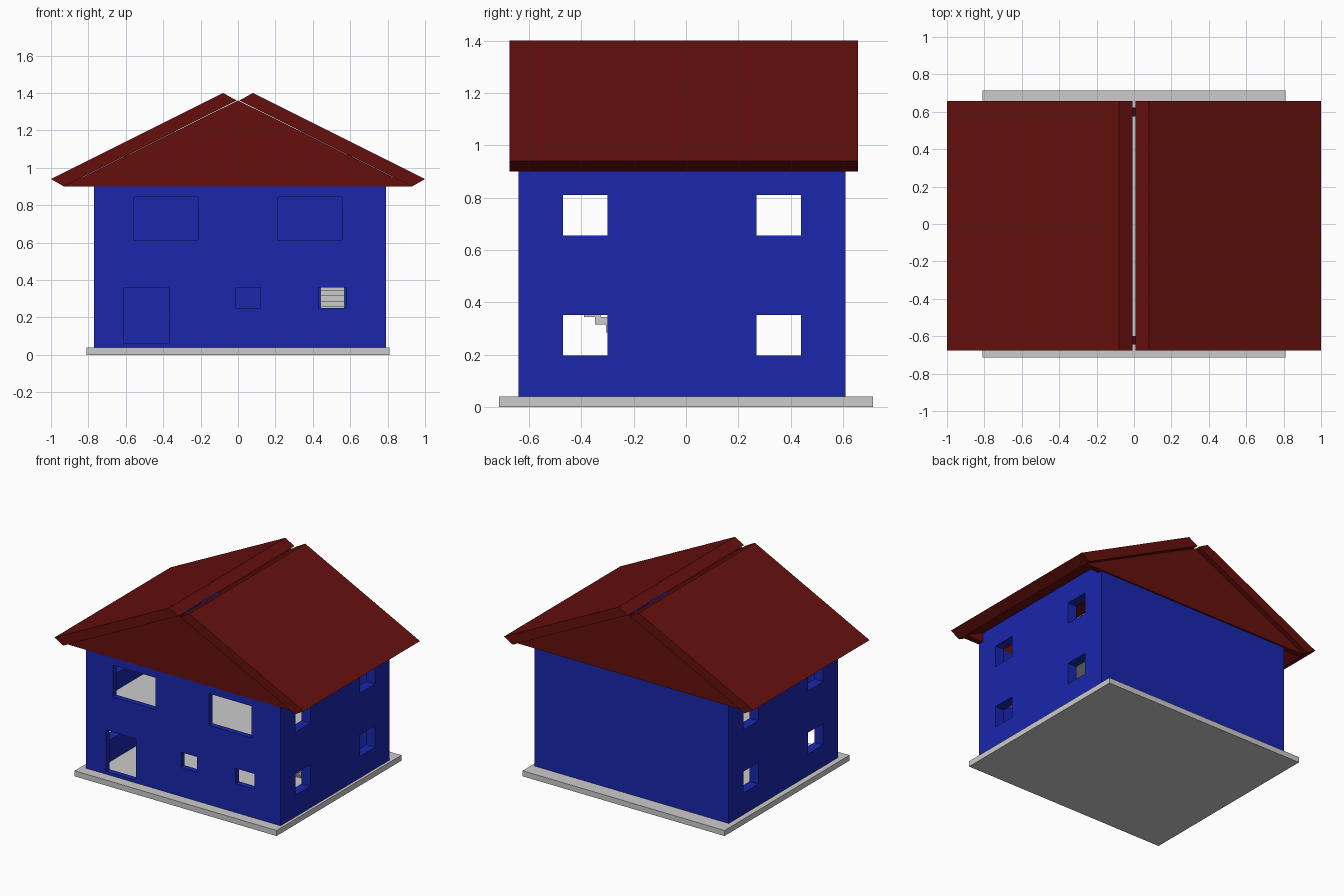
import bpy
from math import pi

if "Cube" in bpy.data.objects:
    bpy.data.objects.remove(bpy.data.objects["Cube"])


def material(name, color):
    m = bpy.data.materials.new(name)
    m.diffuse_color = color
    m.use_nodes = True
    m.node_tree.nodes["Principled BSDF"].inputs["Base Color"].default_value = m.diffuse_color
    return m


BLUE = material("blue_wall", (0.01, 0.02, 0.42, 1))
RED = material("red_roof", (0.13, 0.005, 0.004, 1))


def rect(x0, x1, z0, z1):
    return [(x0, z0), (x1, z0), (x1, z1), (x0, z1)]


def panel(name, outlines, lo, hi, mat=None, axis='Y'):
    """Flat panel: outer outline plus hole outlines, extruded from lo to hi along axis."""
    cu = bpy.data.curves.new(name, 'CURVE')
    cu.dimensions = '2D'
    cu.fill_mode = 'BOTH'
    cu.extrude = (hi - lo) / 2
    for pts in outlines:
        s = cu.splines.new('POLY')
        s.points.add(len(pts) - 1)
        for p, (a, b) in zip(s.points, pts):
            p.co = (a, b, 0, 1)
        s.use_cyclic_u = True
    ob = bpy.data.objects.new(name, cu)
    bpy.context.collection.objects.link(ob)
    mid = (lo + hi) / 2
    if axis == 'Y':
        ob.rotation_euler = (pi / 2, 0, 0)
        ob.location.y = mid
    else:
        ob.rotation_euler = (pi / 2, 0, pi / 2)
        ob.location.x = mid
    # turn the curve into a mesh
    bpy.ops.object.select_all(action='DESELECT')
    ob.select_set(True)
    bpy.context.view_layer.objects.active = ob
    bpy.ops.object.convert(target='MESH')
    ob = bpy.context.object
    if mat:
        ob.data.materials.clear()
        ob.data.materials.append(mat)
        for f in ob.data.polygons:
            f.material_index = 0
    for f in ob.data.polygons:
        f.use_smooth = False
    return ob


# Base slab and upper floor
panel("base", [rect(-0.81, 0.81, 0, 0.04)], -0.715, 0.715)
panel("upper_floor", [rect(-0.70, 0.72, 0.49, 0.53)], -0.60, 0.575)

# Front wall with door and windows, plain back wall
front_holes = [
    rect(-0.555, -0.215, 0.615, 0.845), rect(0.215, 0.555, 0.615, 0.845),
    rect(-0.61, -0.37, 0.06, 0.36), rect(-0.01, 0.12, 0.25, 0.36),
    rect(0.43, 0.58, 0.25, 0.36),
]
panel("front_wall", [rect(-0.70, 0.72, 0.04, 0.905)] + front_holes, -0.64, -0.60, BLUE)
panel("back_wall", [rect(-0.70, 0.72, 0.04, 0.905)], 0.575, 0.61, BLUE)

# Side walls with four windows each, reaching up to the roof
side_holes = [rect(y, y + 0.17, z, z + 0.155)
              for y in (-0.47, 0.27) for z in (0.197, 0.655)]
for name, lo, hi in (("left_wall", -0.77, -0.70), ("right_wall", 0.72, 0.79)):
    panel(name, [rect(-0.64, 0.61, 0.04, 0.965)] + side_holes, lo, hi, BLUE, 'X')

# Sloping roof slabs with a narrow slit at the ridge
slab = [(1.0, 0.94), (0.08, 1.4), (0.007, 1.36), (0.93, 0.9)]
for name, s in (("roof_left", -1), ("roof_right", 1)):
    panel(name, [[(s * x, z) for x, z in slab]], -0.675, 0.657, RED)

# Triangular gables under the slabs
for name, lo, hi in (("front_gable", -0.643, -0.60), ("back_gable", 0.58, 0.622)):
    panel(name, [[(-0.93, 0.9), (0.93, 0.9), (0, 1.36)]], lo, hi, RED)

# Stair treads rising toward the front wall
for i in range(15):
    y, z = 0.035 - 0.0425 * i, 0.045 + 0.03 * i
    panel(f"stair_step_{i + 1}", [rect(0.44, 0.57, z, z + 0.03)],
          max(y, -0.60), y + 0.065)
